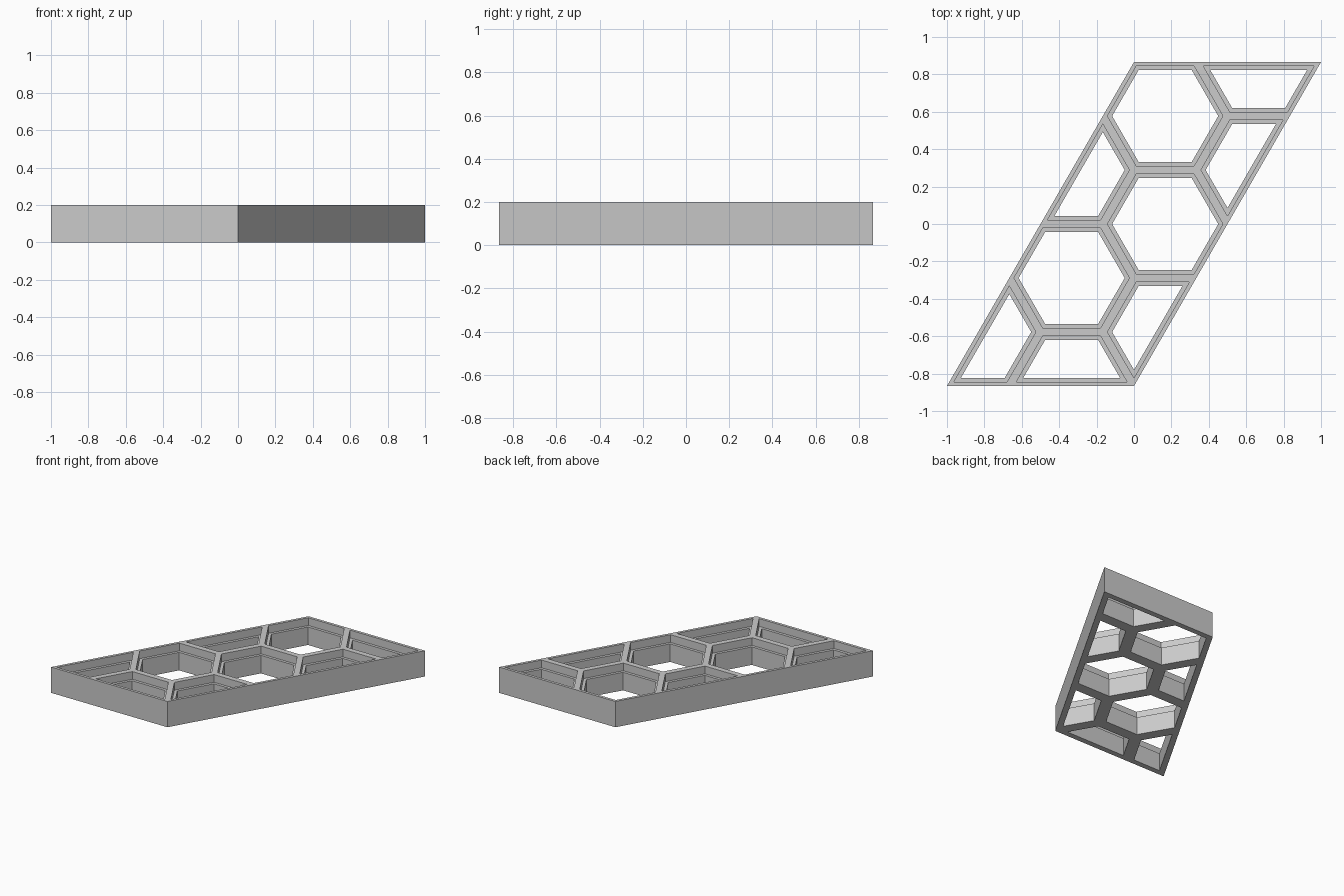
import bpy
import bmesh
import math
from mathutils import Vector

cube = bpy.data.objects.get("Cube")
if cube:
    bpy.data.objects.remove(cube)

HEIGHT = 0.2
LEDGE_Z = 0.14     # floor of the upper recess
STEP = 0.0215      # width of the rim, and of the ledge below it
RADIUS = 1 / 3     # hexagon size
ROOT3 = math.sqrt(3)

grey = bpy.data.materials.new("grey")
grey.use_nodes = True
colour = (0.6, 0.6, 0.6, 1)
grey.diffuse_color = colour
grey.node_tree.nodes["Principled BSDF"].inputs["Base Color"].default_value = colour


def inside(p):
    """True if a point lies in the slanted panel outline."""
    return abs(p.y) < ROOT3 / 2 + 0.001 and abs(p.x - p.y / ROOT3) < 0.501


def inset(points, distance):
    """Move every side of a counter-clockwise polygon inwards."""
    result = []
    for i, p in enumerate(points):
        before = (p - points[i - 1]).normalized()
        after = (points[(i + 1) % len(points)] - p).normalized()
        n1 = Vector((-before.y, before.x))
        n2 = Vector((-after.y, after.x))
        result.append(p + (n1 + n2) * distance / (1 + n1.dot(n2)))
    return result


# Section across each cell wall: (inset, height)
SECTION = [(0, HEIGHT), (STEP, HEIGHT), (STEP, LEDGE_Z),
           (2 * STEP, LEDGE_Z), (2 * STEP, 0), (0, 0)]


def add_cell(bm, points):
    rings = [[bm.verts.new((p.x, p.y, z)) for p in inset(points, d)]
             for d, z in SECTION]
    for a, b in zip(rings, rings[1:]):
        for i in range(len(points)):
            bm.faces.new((a[i - 1], a[i], b[i], b[i - 1]))


# Whole and half hexagonal cells that fit in the outline
bm = bmesh.new()
for i in range(-3, 4):
    for j in range(-4, 5):
        centre = Vector((RADIUS / 2 + i * RADIUS * 1.5,
                         RADIUS * ROOT3 * (j + i / 2)))
        corners = [centre + RADIUS * Vector((math.cos(k * math.pi / 3),
                                             math.sin(k * math.pi / 3)))
                   for k in range(6)]
        kept = [c for c in corners if inside(c)]
        if len(kept) >= 4:
            add_cell(bm, kept)
bmesh.ops.remove_doubles(bm, verts=bm.verts, dist=0.001)

# Outer side walls, dropped from the top border
border = [e for e in bm.edges
          if e.is_boundary and all(v.co.z > LEDGE_Z for v in e.verts)]
walls = bmesh.ops.extrude_edge_only(bm, edges=border)
for item in walls["geom"]:
    if isinstance(item, bmesh.types.BMVert):
        item.co.z = 0
bmesh.ops.remove_doubles(bm, verts=bm.verts, dist=0.001)
bmesh.ops.recalc_face_normals(bm, faces=bm.faces)

mesh = bpy.data.meshes.new("honeycomb_panel")
bm.to_mesh(mesh)
bm.free()
mesh.materials.append(grey)
panel = bpy.data.objects.new("honeycomb_panel", mesh)
bpy.context.collection.objects.link(panel)
